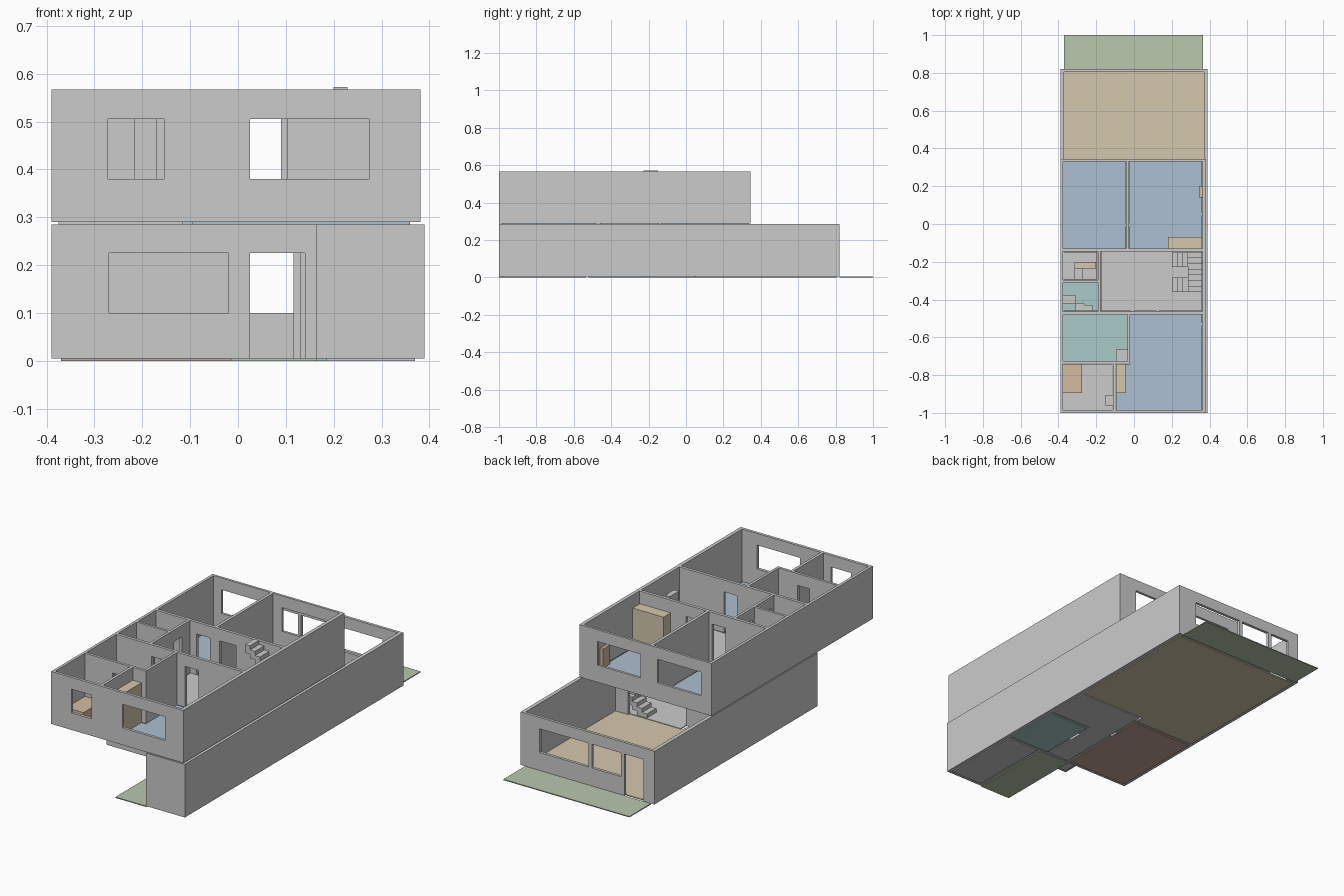
import bpy, bmesh
from mathutils import Vector

if "Cube" in bpy.data.objects:
    bpy.data.objects.remove(bpy.data.objects["Cube"])

COLORS = {"blue": (.42, .53, .64), "teal": (.40, .60, .58), "tan": (.66, .58, .42),
          "orange": (.66, .50, .36), "green": (.48, .58, .42), "red": (.55, .38, .33)}
mats = {}
for key, c in COLORS.items():
    mats[key] = bpy.data.materials.new(key + "_finish")
    mats[key].diffuse_color = (*c, 1)


def finish(name, bm, color=None):
    bmesh.ops.recalc_face_normals(bm, faces=bm.faces)
    me = bpy.data.meshes.new(name)
    bm.to_mesh(me)
    bm.free()
    ob = bpy.data.objects.new(name, me)
    bpy.context.collection.objects.link(ob)
    if color:
        me.materials.append(mats[color])
    return ob


def add_box(bm, x0, x1, y0, y1, z0, z1):
    vs = bmesh.ops.create_cube(bm, size=1)["verts"]
    for v in vs:
        v.co = Vector((x0 + (v.co.x + .5) * (x1 - x0),
                       y0 + (v.co.y + .5) * (y1 - y0),
                       z0 + (v.co.z + .5) * (z1 - z0)))


def box(name, x0, x1, y0, y1, z0, z1, color=None):
    bm = bmesh.new()
    add_box(bm, x0, x1, y0, y1, z0, z1)
    return finish(name, bm, color)


def wall(name, axis, at, thick, s0, s1, z0, z1, holes=()):
    """Upright wall along x or y, with rectangular holes (s0, s1, z0, z1)."""
    ss = sorted({s0, s1, *[h[0] for h in holes], *[h[1] for h in holes]})
    zs = sorted({z0, z1, *[h[2] for h in holes], *[h[3] for h in holes]})
    bm = bmesh.new()
    pt = lambda s, z: (s, at, z) if axis == "x" else (at, s, z)
    for a, b in zip(ss, ss[1:]):
        for c, d in zip(zs, zs[1:]):
            sm, zm = (a + b) / 2, (c + d) / 2
            if any(h[0] < sm < h[1] and h[2] < zm < h[3] for h in holes):
                continue
            bm.faces.new([bm.verts.new(pt(*p)) for p in ((a, c), (b, c), (b, d), (a, d))])
    bmesh.ops.remove_doubles(bm, verts=bm.verts, dist=1e-5)
    ext = bmesh.ops.extrude_face_region(bm, geom=bm.faces[:], use_keep_orig=True)
    off = Vector((0, thick, 0) if axis == "x" else (thick, 0, 0))
    for g in ext["geom"]:
        if isinstance(g, bmesh.types.BMVert):
            g.co += off
    bmesh.ops.dissolve_limit(bm, angle_limit=.01, verts=bm.verts, edges=bm.edges)
    return finish(name, bm)


def stair(name, ya, yb, z0, rise):
    """U-turn stair: flight in +x at ya, turn along the wall, flight back to -x at yb."""
    bm = bmesh.new()
    d = 1 if yb > ya else -1
    w, x0, t = .078, .2, .029
    spots = [(x0 + i * t, x0 + (i + 1) * t, ya, ya + d * w) for i in range(3)]
    n = 7
    step = (yb - ya) / n
    spots += [(x0 + 3 * t, .36, ya + i * step, ya + (i + 1) * step) for i in range(n)]
    spots += [(x0 + i * t, x0 + (i + 1) * t, yb - d * w, yb) for i in (2, 1, 0)]
    for k, (a, b, c, e) in enumerate(spots):
        top = z0 + (k + 1) * rise
        add_box(bm, a, b, min(c, e), max(c, e), max(z0, top - 2 * rise), top)
    return finish(name, bm)


# Heights of the two storeys
G0, G1, U0, U1 = .005, .285, .29, .567
GD, UD = .225, .505            # door and window heads

# Ground floor slabs
for name, x0, x1, y0, y1, col in [
        ("garden", -.37, .365, .82, 1.0, "green"),
        ("porch_floor", -.015, .165, -1.0, -.535, "green"),
        ("store_floor", .185, .37, -.98, -.535, None),
        ("front_room_floor", -.37, -.015, -.52, -.01, "red"),
        ("washroom_floor", .135, .37, -.52, -.21, "teal"),
        ("hall_floor", 0, .12, -.52, .045, None),
        ("stair_floor", .12, .37, -.195, .045, None),
        ("rear_room_floor", -.37, .37, .05, .805, "tan"),
        ("rear_room_floor_side", -.37, -.015, .005, .05, "tan")]:
    box(name, x0, x1, y0, y1, 0, .005, col)

# Ground floor walls
wall("ground_right_wall", "y", .37, .02, -1, .82, G0, G1)
wall("ground_left_wall", "y", -.39, .02, -.54, .82, G0, G1)
wall("ground_back_wall", "x", .805, .015, -.37, .37, G0, G1,
     [(-.195, -.025, .1, GD), (-.005, .28, .1, GD), (-.325, -.215, G0, GD)])
wall("ground_front_wall", "x", -.54, .018, -.37, .37, G0, G1,
     [(-.27, -.02, .1, GD), (.025, .14, G0, GD)])
wall("store_front_wall", "x", -1, .018, .163, .37, G0, G1)
wall("store_side_wall", "y", .163, .02, -.982, -.54, G0, G1)
wall("front_room_side_wall", "y", -.016, .016, -.522, 0, G0, G1, [(-.2, -.1, G0, GD)])
wall("front_room_back_wall", "x", -.012, .016, -.37, -.016, G0, G1)
wall("washroom_side_wall", "y", .116, .016, -.522, -.195, G0, G1, [(-.36, -.28, G0, GD)])
wall("washroom_back_wall", "x", -.21, .015, .132, .37, G0, G1)
wall("stair_end_wall", "x", .045, .015, .295, .37, G0, G1)

# Upper floor slabs
for name, x0, x1, y0, y1, col in [
        ("bedroom_back_left_floor", -.375, -.045, -.13, .335, "blue"),
        ("bedroom_back_right_floor", -.025, .36, -.13, .335, "blue"),
        ("closet_floor", -.375, -.195, -.295, -.148, None),
        ("small_bath_floor", -.375, -.19, -.46, -.31, "teal"),
        ("landing_floor", -.175, .36, -.46, -.145, None),
        ("bath_floor", -.375, -.035, -.725, -.48, "teal"),
        ("bedroom_front_floor", -.02, .36, -.985, -.48, "blue"),
        ("bedroom_front_floor_side", -.095, -.02, -.985, -.74, "blue"),
        ("study_floor", -.375, -.115, -.985, -.74, None)]:
    box(name, x0, x1, y0, y1, G1, U0, col)

# Upper floor outer walls
wall("upper_left_wall", "y", -.39, .015, -1, .345, U0, U1)
wall("upper_right_wall", "y", .362, .019, -1, .345, U0, U1)
wall("upper_front_wall", "x", -1, .015, -.375, .362, U0, U1,
     [(-.272, -.155, .38, UD), (.025, .275, .38, UD)])
wall("upper_back_wall", "x", .332, .013, -.375, .362, U0, U1,
     [(-.33, -.075, .38, UD), (.025, .275, .38, UD)])

# Upper floor partitions
wall("bedroom_partition", "y", -.043, .016, -.13, .332, U0, U1)
wall("landing_back_wall", "x", -.146, .016, -.375, .362, U0, U1,
     [(-.14, -.06, U0, UD), (-.005, .09, U0, UD)])
wall("landing_front_wall", "x", -.478, .016, -.375, .362, U0, U1,
     [(-.17, -.1, U0, UD), (.025, .103, U0, UD)])
wall("landing_left_wall", "y", -.191, .014, -.462, -.146, U0, U1,
     [(-.44, -.375, U0, UD), (-.28, -.215, U0, UD)])
wall("closet_partition", "x", -.309, .013, -.375, -.191, U0, U1)
wall("bath_side_wall", "y", -.034, .014, -.738, -.478, U0, U1)
wall("bath_front_wall", "x", -.738, .014, -.375, -.034, U0, U1, [(-.215, -.145, U0, UD)])
wall("study_side_wall", "y", -.112, .015, -.985, -.738, U0, U1)

# Stairs, one per storey
stair("upper_stair", -.36, -.15, U0, .0217)
stair("ground_stair", .04, -.17, G0, .0215)

# Built-in pieces on the upper floor
for name, x0, x1, y0, y1, h, col in [
        ("stair_bulkhead", .18, .36, -.13, -.07, .21, "tan"),
        ("wardrobe", -.096, -.045, -.895, -.74, .21, "tan"),
        ("bed", -.375, -.275, -.895, -.74, .05, "orange"),
        ("study_box", -.15, -.112, -.96, -.905, .08, None),
        ("bath_cabinet", -.095, -.034, -.724, -.665, .1, None),
        ("small_basin", -.375, -.31, -.42, -.375, .08, None),
        ("small_toilet", -.31, -.262, -.46, -.42, .06, None),
        ("small_bath_box", -.262, -.22, -.46, -.43, .06, None),
        ("closet_shelf", -.315, -.2, -.235, -.2, .1, "tan"),
        ("closet_box", -.315, -.27, -.295, -.235, .08, None),
        ("wall_panel", .345, .362, .14, .2, .1, "orange")]:
    box(name, x0, x1, y0, y1, U0, U0 + h, col)

for m in bpy.data.materials:
    if m.users and not m.is_grease_pencil:
        m.use_nodes = True
        m.node_tree.nodes["Principled BSDF"].inputs["Base Color"].default_value = m.diffuse_color
